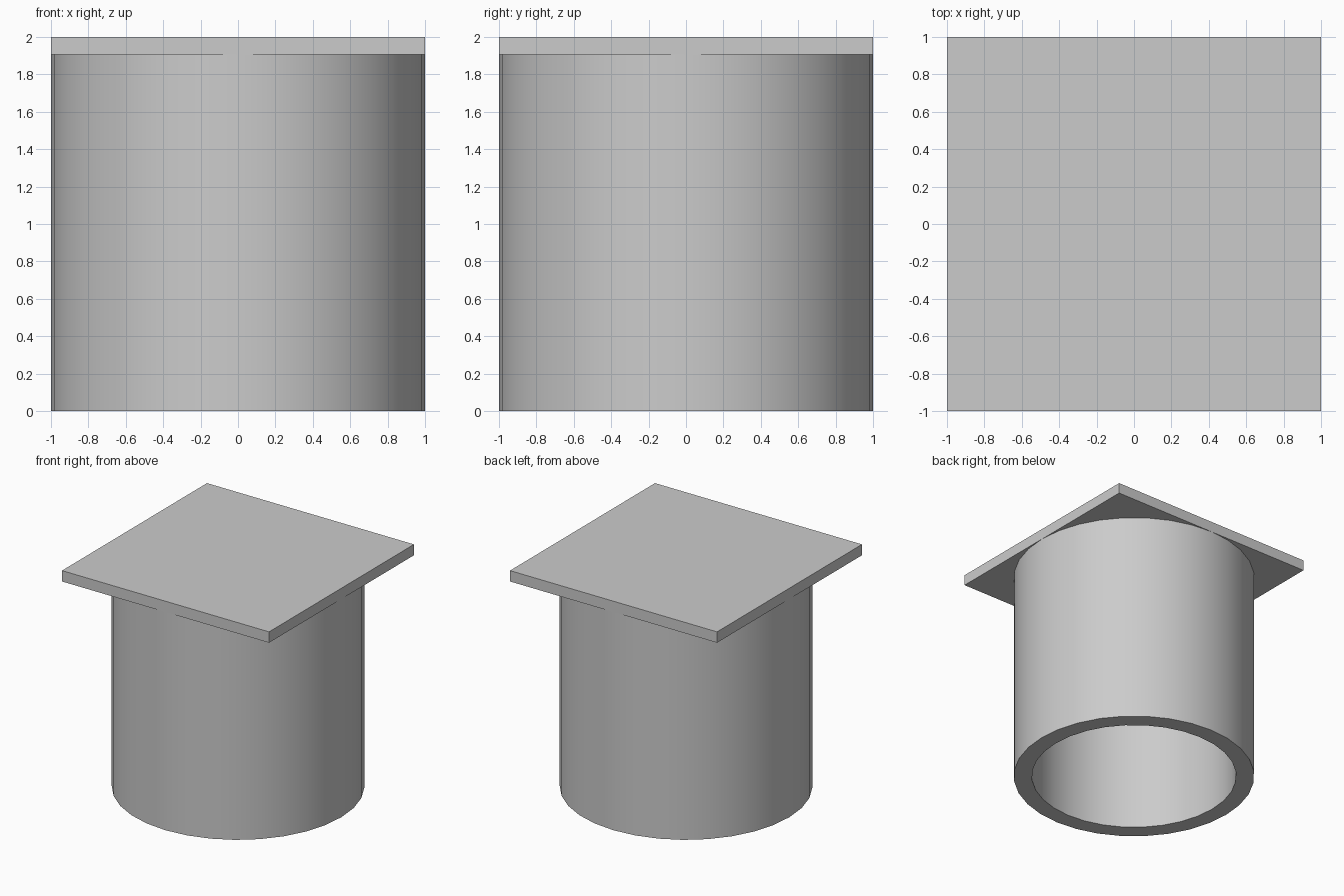
import bpy, bmesh, math

if "Cube" in bpy.data.objects:
    bpy.data.objects.remove(bpy.data.objects["Cube"])

SIDES = 32
R_OUT, R_IN = 1.0, 0.85
PLATE_Z, TOP = 1.905, 2.0


def add_object(name, bm):
    bmesh.ops.recalc_face_normals(bm, faces=bm.faces)
    mesh = bpy.data.meshes.new(name)
    bm.to_mesh(mesh)
    bm.free()
    obj = bpy.data.objects.new(name, mesh)
    bpy.context.collection.objects.link(obj)
    return obj


# Hollow tube: rectangular wall section swept around z
bm = bmesh.new()
section = [(R_OUT, 0), (R_OUT, PLATE_Z), (R_IN, PLATE_Z), (R_IN, 0)]
rings = []
for i in range(SIDES):
    a = 2 * math.pi * i / SIDES
    rings.append([bm.verts.new((r * math.cos(a), r * math.sin(a), z)) for r, z in section])
for i in range(SIDES):
    p, q = rings[i], rings[(i + 1) % SIDES]
    for j in range(4):
        k = (j + 1) % 4
        bm.faces.new((p[j], q[j], q[k], p[k]))
tube = add_object("tube_wall", bm)
bpy.context.view_layer.objects.active = tube
tube.select_set(True)
bpy.ops.object.shade_smooth_by_angle(angle=math.radians(30))
tube.select_set(False)

# Square cover plate
bm = bmesh.new()
bmesh.ops.create_cube(bm, size=1)
bmesh.ops.scale(bm, vec=(2, 2, TOP - PLATE_Z), verts=bm.verts)
bmesh.ops.translate(bm, vec=(0, 0, (TOP + PLATE_Z) / 2), verts=bm.verts)
add_object("top_plate", bm)
